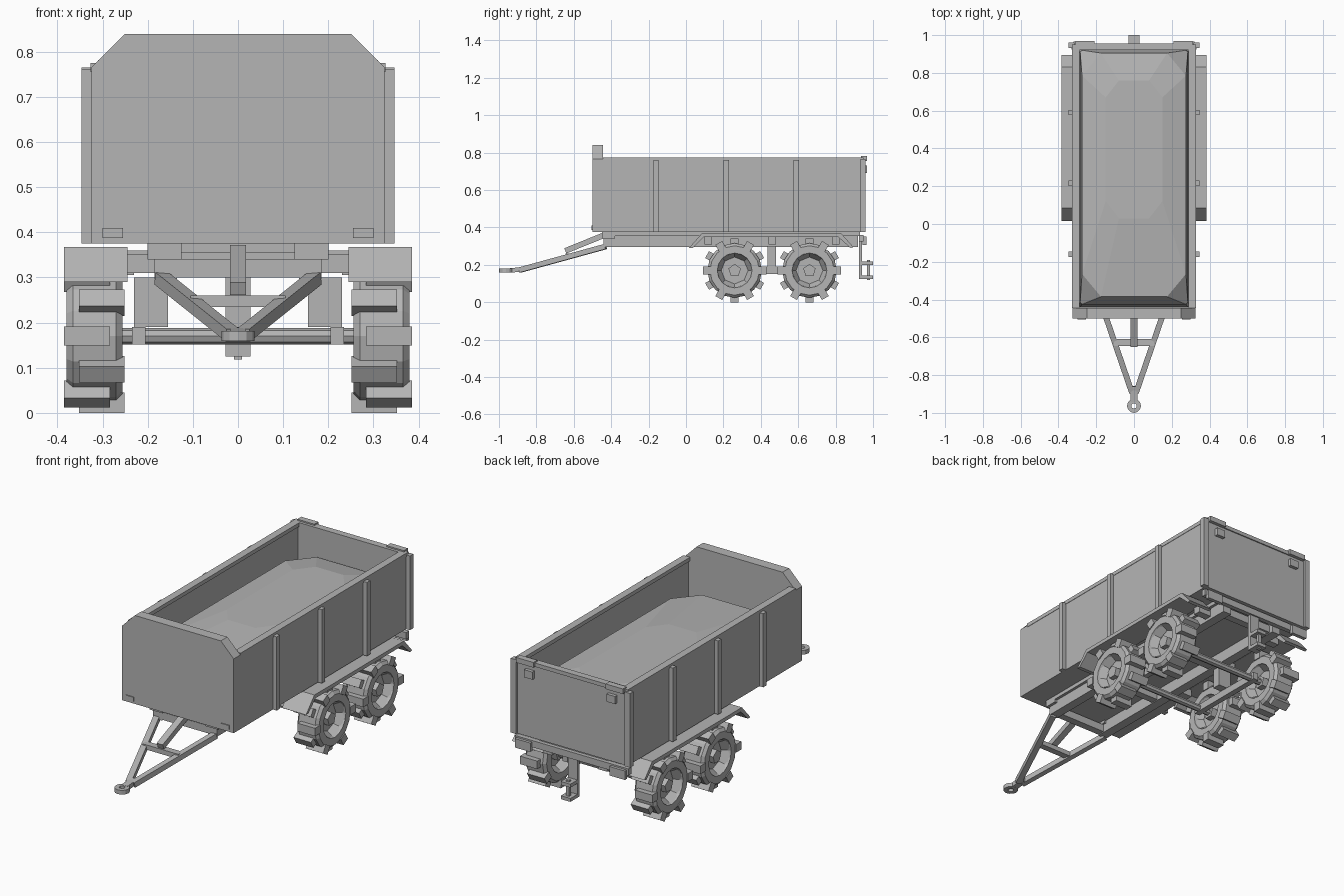
import bpy, bmesh, math
from mathutils import Vector, Matrix

if "Cube" in bpy.data.objects:
    bpy.data.objects.remove(bpy.data.objects["Cube"], do_unlink=True)

grey = bpy.data.materials.new("plain grey")
grey.use_nodes = True
COLOUR = (0.46, 0.46, 0.46, 1)
grey.diffuse_color = COLOUR
grey.node_tree.nodes["Principled BSDF"].inputs["Base Color"].default_value = COLOUR


def finish(name, bm):
    bmesh.ops.recalc_face_normals(bm, faces=bm.faces)
    mesh = bpy.data.meshes.new(name)
    bm.to_mesh(mesh)
    bm.free()
    mesh.materials.append(grey)
    obj = bpy.data.objects.new(name, mesh)
    bpy.context.collection.objects.link(obj)
    return obj


def add_box(bm, x, y, z, matrix=Matrix()):
    size = Matrix.Diagonal((x[1] - x[0], y[1] - y[0], z[1] - z[0], 1))
    mid = Matrix.Translation((sum(x) / 2, sum(y) / 2, sum(z) / 2))
    bmesh.ops.create_cube(bm, size=1, matrix=matrix @ mid @ size)


def box(name, x, y, z):
    bm = bmesh.new()
    add_box(bm, x, y, z)
    return finish(name, bm)


def pair(name, x, y, z):
    box("left_" + name, x, y, z)
    box("right_" + name, (-x[1], -x[0]), y, z)


def prism(name, points, axis, lo, hi):
    """Extrude a closed 2D outline along x, y or z."""
    def place(p, d):
        c = list(p)
        c.insert(axis, d)
        return c
    bm = bmesh.new()
    face = bm.faces.new([bm.verts.new(place(p, lo)) for p in points])
    out = bmesh.ops.extrude_face_region(bm, geom=[face])
    move = Vector(place((0, 0), hi - lo))
    bmesh.ops.translate(bm, vec=move,
                        verts=[v for v in out["geom"] if isinstance(v, bmesh.types.BMVert)])
    return finish(name, bm)


def beam(name, a, b, width, height):
    a, b = Vector(a), Vector(b)
    turn = (b - a).to_track_quat("Y", "Z").to_matrix().to_4x4()
    bm = bmesh.new()
    add_box(bm, (-width / 2, width / 2), (0, (b - a).length),
            (-height / 2, height / 2), Matrix.Translation(a) @ turn)
    return finish(name, bm)


def add_lathe(bm, profile, sides, closed=True):
    """Spin (x, radius) points about the x axis."""
    rings = []
    for i in range(sides):
        t = 2 * math.pi * i / sides
        rings.append([bm.verts.new((x, r * math.sin(t), r * math.cos(t))) for x, r in profile])
    n = len(profile)
    for i in range(sides):
        p, q = rings[i], rings[(i + 1) % sides]
        for j in range(n if closed else n - 1):
            k = (j + 1) % n
            bm.faces.new((p[j], p[k], q[k], q[j]))
    if not closed:
        for j in (0, n - 1):
            bm.faces.new([ring[j] for ring in rings])


# Cargo body
box("body_floor", (-.325, .325), (-.5, .95), (.375, .41))
pair("side_wall", (.298, .325), (-.45, .945), (.405, .765))
pair("wall_rim", (.288, .327), (-.445, .95), (.755, .775))
prism("front_panel", [(-.325, .375), (.325, .375), (.325, .765), (.25, .84),
                      (-.25, .84), (-.325, .765)], 1, -.5, -.445)
box("tailgate", (-.325, .325), (.925, .95), (.38, .765))
box("tailgate_rim", (-.31, .31), (.92, .956), (.755, .775))
for y in (-.16, .215, .59):
    pair("wall_rib", (.32, .347), (y - .014, y + .014), (.375, .762))
pair("rear_post", (.315, .347), (.932, .96), (.375, .765))
pair("gate_hinge", (.21, .31), (.935, .968), (.755, .782))
pair("gate_lamp", (.215, .265), (.945, .968), (.69, .73))
pair("front_marker", (.255, .3), (-.505, -.498), (.387, .41))

# Heaped load
bm = bmesh.new()


def ring(half, y0, y1, cut_x, cut_y, z):
    corners = [(half, y0 + cut_y), (half, y1 - cut_y), (half - cut_x, y1), (cut_x - half, y1),
               (-half, y1 - cut_y), (-half, y0 + cut_y), (cut_x - half, y0), (half - cut_x, y0)]
    return [bm.verts.new((x, y, z)) for x, y in corners]


loops = [ring(.295, -.44, .92, .01, .01, .40), ring(.285, -.425, .92, .01, .01, .55),
         ring(.275, -.385, .905, .10, .12, .63), ring(.15, .03, .76, .07, .09, .66)]
for lower, upper in zip(loops, loops[1:]):
    for i in range(8):
        j = (i + 1) % 8
        bm.faces.new((lower[i], lower[j], upper[j], upper[i]))
bm.faces.new(loops[-1])
bm.faces.new(loops[0])
finish("load", bm)

# Chassis
pair("chassis_rail", (.135, .185), (-.44, .92), (.295, .365))
pair("rail_pad", (.125, .2), (-.45, -.38), (.34, .376))
for y in (-.42, .0, .44, .88):
    box("cross_member", (-.14, .14), (y - .02, y + .02), (.3, .34))
box("subframe", (-.2, .2), (-.43, .93), (.355, .376))
for y in (.12, .46, .8):
    pair("fender_bracket", (.18, .26), (y - .02, y + .02), (.31, .352))
box("rear_bar", (-.33, .33), (.925, .95), (.325, .36))
pair("rear_lamp", (.23, .32), (.945, .965), (.305, .352))

# Fenders
OUTLINE = [(.015, .29), (.035, .29), (.095, .348), (.815, .348), (.88, .29),
           (.895, .295), (.83, .368), (.085, .368)]
prism("left_fender", OUTLINE, 0, .245, .385)
prism("right_fender", OUTLINE, 0, -.385, -.245)

# Suspension and axles
pair("suspension_hanger", (.155, .23), (.435, .48), (.19, .3))
pair("walking_beam", (.205, .235), (.23, .69), (.152, .19))
for y in (.26, .66):
    bm = bmesh.new()
    add_lathe(bm, [(-.28, .018), (.28, .018)], 8, closed=False)
    axle = finish("axle", bm)
    axle.location = (0, y, .17)

# Wheels with staggered lugs
TYRE = [(-.062, .093), (-.062, .132), (-.048, .146), (.048, .146),
        (.062, .132), (.062, .093), (.035, .085), (-.035, .085)]
bm = bmesh.new()
add_lathe(bm, TYRE, 16)
add_lathe(bm, [(-.056, .095), (-.02, .072), (.02, .072), (.056, .095)], 8)
add_lathe(bm, [(-.018, .08), (.018, .08)], 8, closed=False)
add_lathe(bm, [(-.05, .035), (.045, .035)], 5, closed=False)
for i in range(12):
    x = (-.067, .034) if i % 2 == 0 else (-.034, .067)
    add_box(bm, x, (-.021, .021), (.125, .17), Matrix.Rotation(i * math.pi / 6, 4, "X"))
wheel = finish("left_front_wheel", bm)
wheel.location = (.318, .26, .17)
for name, x, y, turn in (("left_rear_wheel", .318, .66, 0),
                         ("right_front_wheel", -.318, .26, math.pi),
                         ("right_rear_wheel", -.318, .66, math.pi)):
    other = bpy.data.objects.new(name, wheel.data)
    other.location = (x, y, .17)
    other.rotation_euler.z = turn
    bpy.context.collection.objects.link(other)

# Drawbar
for side, s in (("left", 1), ("right", -1)):
    beam(side + "_drawbar", (s * .17, -.43, .298), (s * .012, -.89, .172), .03, .028)
box("drawbar_tie", (-.105, .105), (-.645, -.61), (.235, .26))
beam("drawbar_strut", (0, -.645, .275), (0, -.44, .358), .035, .03)
beam("coupling_neck", (0, -.86, .178), (0, -.94, .17), .035, .024)
bm = bmesh.new()
add_lathe(bm, [(-.011, .014), (-.011, .037), (.011, .037), (.011, .014)], 12)
eye = finish("coupling_eye", bm)
eye.rotation_euler.y = math.pi / 2
eye.location = (0, -.963, .17)

# Rear hitch
box("hitch_post", (-.028, .028), (.925, .942), (.125, .33))
for z in (.125, .2):
    box("hitch_jaw", (-.028, .028), (.94, 1.0), (z, z + .018))
box("hitch_pin", (-.009, .009), (.967, .985), (.118, .225))
